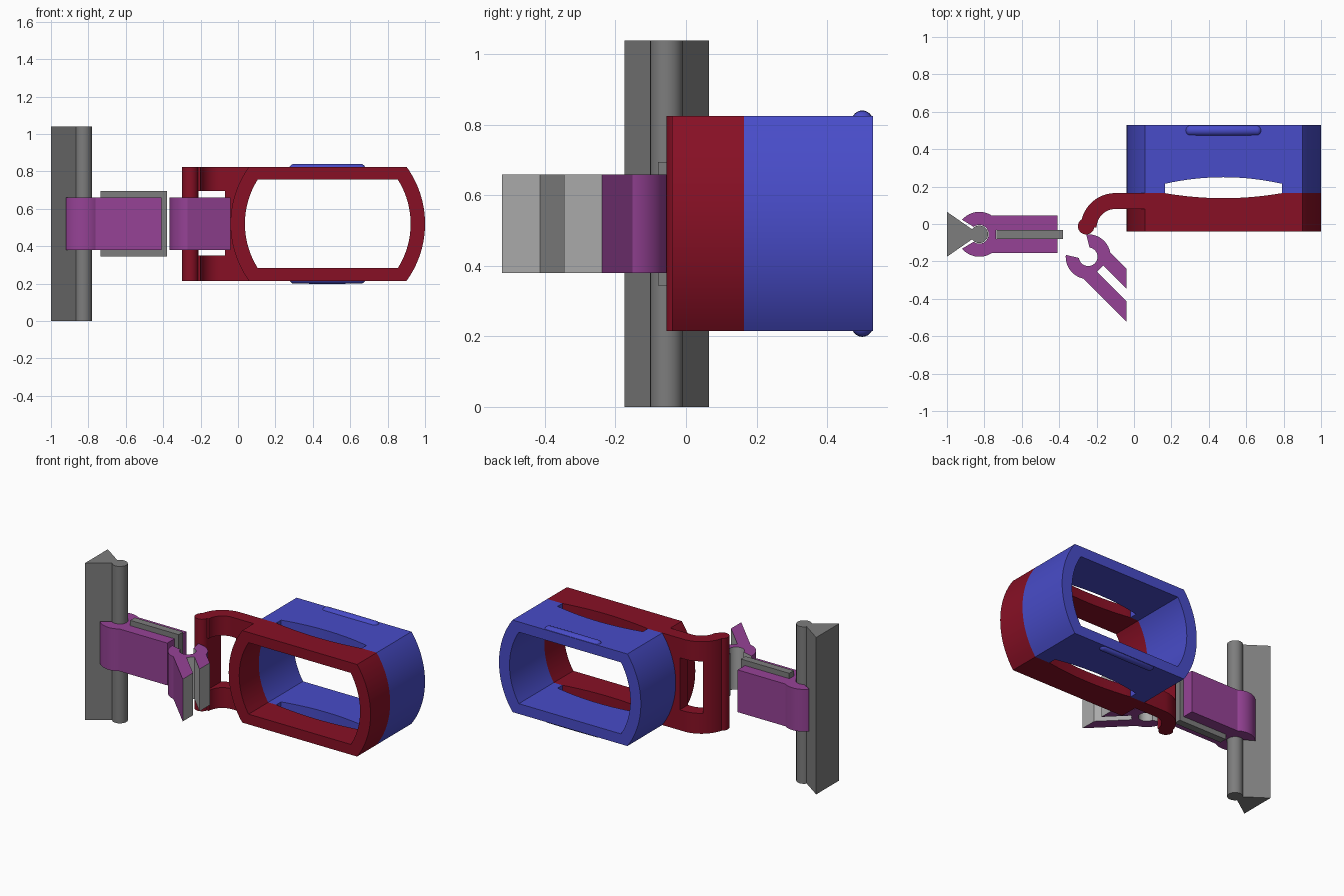
import bpy, bmesh
from math import sin, cos, radians, asin, acos, degrees, sqrt
from mathutils import Matrix, Vector

if "Cube" in bpy.data.objects:
    bpy.data.objects.remove(bpy.data.objects["Cube"])


def material(name, r, g, b):
    m = bpy.data.materials.new(name)
    m.use_nodes = True
    m.diffuse_color = (r, g, b, 1)
    m.node_tree.nodes["Principled BSDF"].inputs["Base Color"].default_value = (r, g, b, 1)
    return m


RED = material("dark red", 0.242, 0.005, 0.018)
BLUE = material("blue", 0.065, 0.072, 0.578)
PURPLE = material("purple", 0.305, 0.055, 0.305)
GREY = material("dark grey", 0.205, 0.205, 0.205)
LIGHT = material("light grey", 0.402, 0.402, 0.402)


def finish(name, bm, *mats):
    bmesh.ops.recalc_face_normals(bm, faces=bm.faces)
    mesh = bpy.data.meshes.new(name)
    bm.to_mesh(mesh)
    bm.free()
    for m in mats:
        mesh.materials.append(m)
    ob = bpy.data.objects.new(name, mesh)
    bpy.context.collection.objects.link(ob)
    return ob


def smooth(ob):
    bpy.ops.object.select_all(action="DESELECT")
    ob.select_set(True)
    bpy.context.view_layer.objects.active = ob
    bpy.ops.object.shade_smooth_by_angle(angle=radians(30))


def arc(cx, cy, r, a0, a1, n=24):
    """Points on an arc, angles in degrees."""
    steps = [radians(a0 + (a1 - a0) * i / n) for i in range(n + 1)]
    return [(cx + r * cos(a), cy + r * sin(a)) for a in steps]


def prism(name, pts, lo, hi, *mats, along_y=False, grey_sides=()):
    """Extrude an outline along z, or along y for an (x, z) outline."""
    bm = bmesh.new()
    place = (lambda p, t: (p[0], t, p[1])) if along_y else (lambda p, t: (p[0], p[1], t))
    low, high = [[bm.verts.new(place(p, t)) for p in pts] for t in (lo, hi)]
    bm.faces.new(low)
    bm.faces.new(high)
    for i in range(len(pts)):
        j = (i + 1) % len(pts)
        face = bm.faces.new((low[i], low[j], high[j], high[i]))
        face.material_index = int(i in grey_sides)
    return finish(name, bm, *mats)


def box(name, x0, x1, y0, y1, z0, z1, *mats):
    return prism(name, [(x0, y0), (x1, y0), (x1, y1), (x0, y1)], z0, z1, *mats)


def cut(ob, cutter):
    """Subtract the cutter, then drop it."""
    cutter.hide_render = True
    mod = ob.modifiers.new("cut", "BOOLEAN")
    mod.operation, mod.solver, mod.object = "DIFFERENCE", "EXACT", cutter
    bpy.context.view_layer.objects.active = ob
    bpy.ops.object.modifier_apply(modifier=mod.name)
    bpy.data.objects.remove(cutter)


# Wall rail: dovetail wedge with a round bead
RAIL = (-0.827, -0.055)
prism("rail_wedge", [(-1, 0.065), (-1, -0.175), RAIL], 0, 1.04, GREY)
smooth(prism("rail_bead", arc(*RAIL, 0.047, 0, 345, 23), 0, 1.04, GREY))


# Spring clamps: C-shaped head with two legs
def clamp(name, centre, turn, leg_end, grey_ends):
    head, bore, half, slot = 0.12, 0.05, 0.1, 0.024
    meet = degrees(asin(half / head))
    outer = arc(0, 0, head, 140, meet)
    legs = [(leg_end(half), half), (leg_end(slot), slot), (0.09, slot),
            (0.09, -slot), (leg_end(-slot), -slot), (leg_end(-half), -half)]
    inner = arc(0, 0, bore, -127, 127)
    lower = [(x, -y) for x, y in reversed(outer)]
    pts = outer + legs + lower + inner
    a, c = len(outer), len(outer + legs + lower)
    grey = set(range(a + 1, a + 4)) | set(range(c - 1, len(pts)))
    if grey_ends:
        grey |= {a, a + 4}
    ob = prism(name, pts, 0.38, 0.66, PURPLE, LIGHT, grey_sides=grey)
    ob.data.transform(Matrix.Translation((*centre, 0)) @ Matrix.Rotation(radians(turn), 4, "Z"))
    smooth(ob)


clamp("rail_clamp", RAIL, 0, lambda y: 0.417, False)
clamp("hinge_clamp", (-0.245, -0.175), -45, lambda y: 0.29 - y, True)

# Plate joining the clamps
box("clamp_plate", -0.735, -0.38, -0.079, -0.031, 0.345, 0.695, GREY)


# Holder: flattened round sleeve in two halves
def sleeve_outline(r, h):
    a = degrees(asin(h / r))
    return arc(0.48, 0.52, r, -a, a, 32) + arc(0.48, 0.52, r, 180 - a, 180 + a, 32)


def sleeve(name, y0, y1, mat):
    bm = bmesh.new()
    outline, opening = sleeve_outline(0.52, 0.305), sleeve_outline(0.443, 0.237)
    loops = [[bm.verts.new((x, y, z)) for x, z in pts]
             for pts, y in ((outline, y0), (outline, y1), (opening, y1), (opening, y0))]
    n = len(outline)
    for k in range(4):
        p, q = loops[k], loops[(k + 1) % 4]
        for i in range(n):
            j = (i + 1) % n
            bm.faces.new((p[i], p[j], q[j], q[i]))
    ob = finish(name, bm, mat)
    # Curved finger slots in the top and bottom walls
    bulge = [(-1 + i / 8) for i in range(17)]
    front = [(0.478 + 0.313 * t, 0.138 + 0.027 * t * t) for t in bulge]
    back = [(0.478 + 0.313 * t, 0.25 - 0.035 * t * t) for t in reversed(bulge)]
    cut(ob, prism("slot_cutter", front + back, -0.2, 1.3))
    smooth(ob)


sleeve("front_sleeve", -0.04, 0.165, RED)
sleeve("back_sleeve", 0.165, 0.53, BLUE)

# Hooked arm with a window, ending in a hinge pin
arm = prism("hinge_arm", [(0.06, 0.08), (0.06, 0.165)] + arc(-0.1, -0.02, 0.185, 90, 180)
            + arc(-0.1, -0.02, 0.1, 180, 90), 0.215, 0.825, RED)
cut(arm, box("window_cutter", -0.212, -0.07, -0.3, 0.4, 0.35, 0.695))
cut(arm, prism("opening_cutter", sleeve_outline(0.48, 0.27), -0.3, 0.4, along_y=True))
smooth(arm)
smooth(prism("hinge_pin", arc(-0.256, -0.012, 0.044, 0, 345, 23), 0.215, 0.825, RED))

# Rounded grip ridges on the top and bottom of the back sleeve
for name, z in (("top_ridge", 0.811), ("bottom_ridge", 0.229)):
    bm = bmesh.new()
    bmesh.ops.create_uvsphere(bm, u_segments=24, v_segments=12, radius=0.03)
    bm.verts.ensure_lookup_table()
    # Stretch the ball into a capsule along x
    bmesh.ops.rotate(bm, verts=bm.verts, matrix=Matrix.Rotation(radians(90), 3, "Y"))
    for v in bm.verts:
        if abs(v.co.x) > 1e-5:
            v.co.x += 0.175 if v.co.x > 0 else -0.175
        v.co += Vector((0.478, 0.5, z))
    smooth(finish(name, bm, BLUE))
